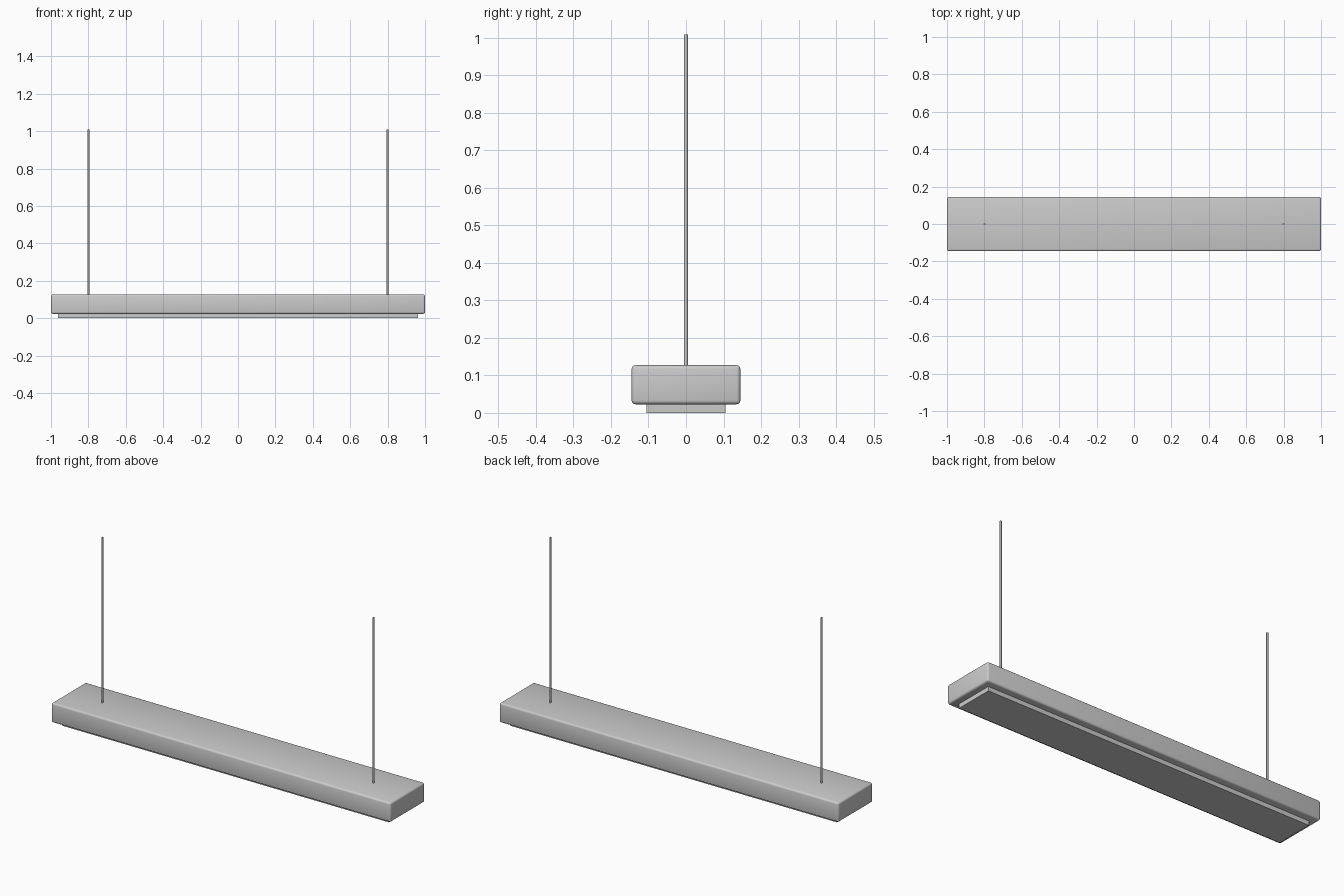
import bpy

if "Cube" in bpy.data.objects:
    bpy.data.objects.remove(bpy.data.objects["Cube"])


def box(name, size, z_low, z_high):
    bpy.ops.mesh.primitive_cube_add(size=1, location=(0, 0, (z_low + z_high) / 2))
    ob = bpy.context.object
    ob.name = name
    ob.scale = (size[0], size[1], z_high - z_low)
    bpy.ops.object.transform_apply(location=False, rotation=False, scale=True)
    return ob


# Long housing with softly rounded edges
housing = box("housing", (2.0, 0.29), 0.023, 0.127)
bevel = housing.modifiers.new("rounded_edges", 'BEVEL')
bevel.width = 0.01
bevel.segments = 3
for face in housing.data.polygons:
    face.use_smooth = True

# Light diffuser panel below the housing
box("diffuser", (1.925, 0.21), 0.0, 0.025)

# Two suspension cables
for side, x in (("left", -0.8), ("right", 0.8)):
    low, high = 0.12, 1.008
    bpy.ops.mesh.primitive_cylinder_add(vertices=16, radius=0.005, depth=high - low,
                                        location=(x, 0, (low + high) / 2))
    bpy.context.object.name = f"{side}_cable"
    bpy.ops.object.shade_smooth_by_angle()
